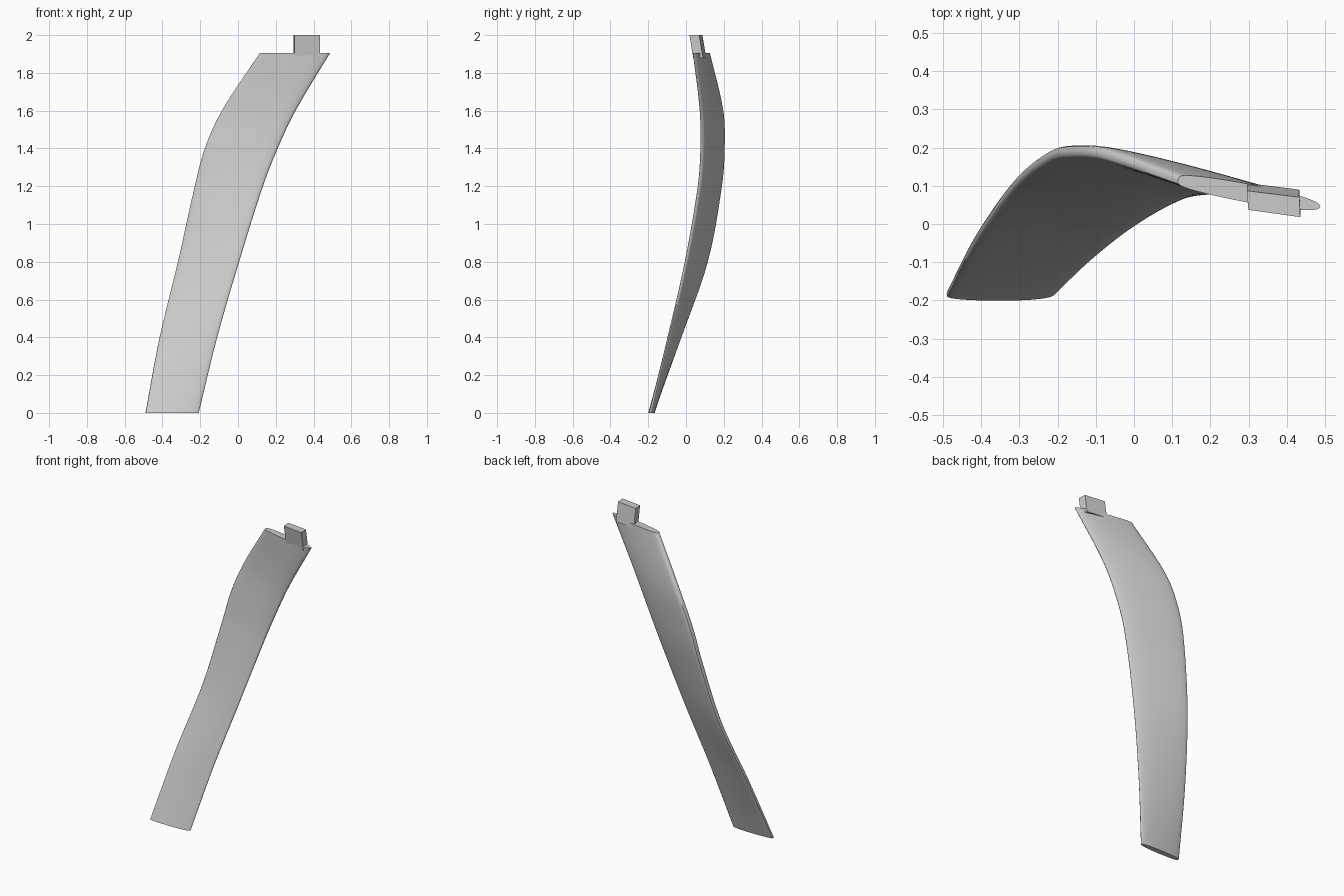
import bpy
import bmesh
from math import sin, cos, pi
from mathutils import Vector

cube = bpy.data.objects.get("Cube")
if cube:
    bpy.data.objects.remove(cube)

grey = bpy.data.materials.new("light grey")
grey.use_nodes = True
grey.diffuse_color = (0.6, 0.6, 0.6, 1)
grey.node_tree.nodes["Principled BSDF"].inputs["Base Color"].default_value = (0.6, 0.6, 0.6, 1)

# Blade stations: height, rear edge x y, front edge x y, half thickness
STATIONS = [
    (0.0, -0.49, -0.183, -0.208, -0.183, 0.0175),
    (0.4, -0.415, -0.035, -0.11, -0.09, 0.021),
    (0.8, -0.317, 0.105, 0.006, 0.0, 0.025),
    (1.2, -0.228, 0.178, 0.132, 0.07, 0.028),
    (1.4, -0.175, 0.192, 0.21, 0.085, 0.029),
    (1.6, -0.085, 0.185, 0.305, 0.081, 0.028),
    (1.905, 0.115, 0.115, 0.487, 0.045, 0.024),
]
SIDES = 40
STEPS = 8


def spline(a, b, c, d, t):
    """Smooth interpolation between stations b and c, for uneven heights."""
    h = c[0] - b[0]
    row = []
    for i in range(len(b)):
        m0 = (c[i] - a[i]) / (c[0] - a[0]) * h
        m1 = (d[i] - b[i]) / (d[0] - b[0]) * h
        row.append((2*t**3 - 3*t*t + 1) * b[i] + (t**3 - 2*t*t + t) * m0
                   + (3*t*t - 2*t**3) * c[i] + (t**3 - t*t) * m1)
    return row


def section(z, x0, y0, x1, y1, half):
    """Rounded foil outline between the two edges."""
    start, end = Vector((x0, y0, z)), Vector((x1, y1, z))
    chord = end - start
    normal = Vector((-chord.y, chord.x, 0)).normalized()
    points = []
    for k in range(SIDES):
        a = 2 * pi * k / SIDES
        u = 0.5 - 0.5 * cos(a)
        width = abs(sin(a)) ** (0.5 + 0.35 * u) * half
        points.append(start + chord * u + normal * (width if sin(a) > 0 else -width))
    return points


def loft(name, sections):
    bm = bmesh.new()
    rings = [[bm.verts.new(p) for p in s] for s in sections]
    n = len(rings[0])
    for low, high in zip(rings, rings[1:]):
        for k in range(n):
            j = (k + 1) % n
            bm.faces.new((low[k], low[j], high[j], high[k]))
    bm.faces.new(rings[0])
    bm.faces.new(rings[-1])
    bmesh.ops.recalc_face_normals(bm, faces=bm.faces)
    mesh = bpy.data.meshes.new(name)
    bm.to_mesh(mesh)
    bm.free()
    mesh.materials.append(grey)
    obj = bpy.data.objects.new(name, mesh)
    bpy.context.collection.objects.link(obj)
    return obj


# Curved, twisted blade
rows = []
last = len(STATIONS) - 1
for i in range(last):
    quad = [STATIONS[max(0, min(last, i + o))] for o in (-1, 0, 1, 2)]
    rows += [spline(*quad, s / STEPS) for s in range(STEPS)]
rows.append(STATIONS[-1])
blade = loft("blade", [section(*r) for r in rows])
bpy.ops.object.select_all(action="DESELECT")
blade.select_set(True)
bpy.context.view_layer.objects.active = blade
bpy.ops.object.shade_smooth_by_angle(angle=0.8)

# Leaning mounting tab on the upper end
outline = [(0.295, 0.087), (0.432, 0.07), (0.435, 0.018), (0.299, 0.037)]
loft("mounting_tab", [[Vector((x, y + lean, z)) for x, y in outline]
                      for z, lean in ((1.88, 0.02), (2.0, 0.0))])
